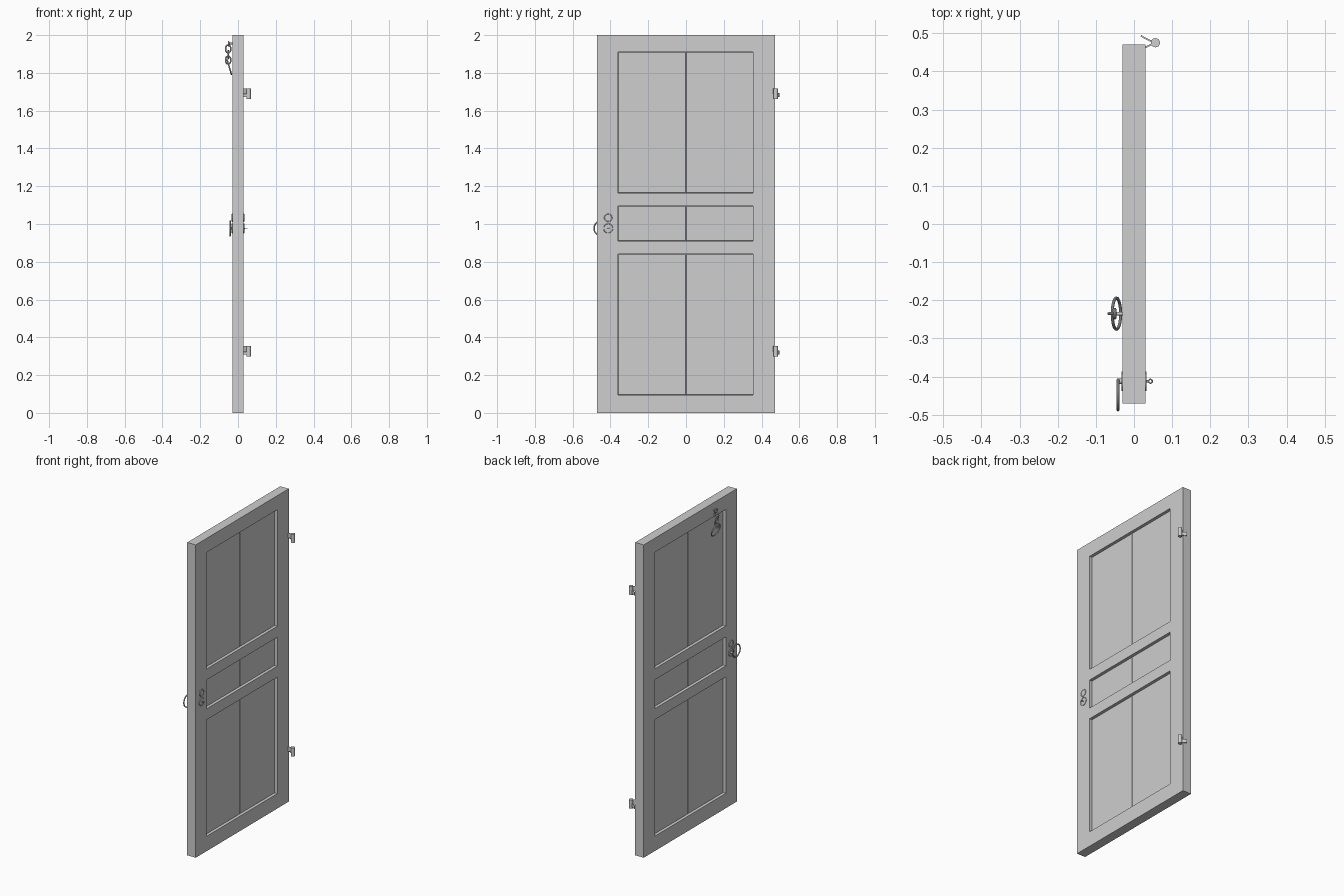
import bpy, bmesh
from math import pi, cos, sin
from mathutils import Vector, Matrix

cube = bpy.data.objects.get("Cube")
if cube:
    bpy.data.objects.remove(cube, do_unlink=True)

grey = bpy.data.materials.new("plain grey")
grey.use_nodes = True
colour = (0.62, 0.62, 0.62, 1)
grey.diffuse_color = colour
grey.node_tree.nodes["Principled BSDF"].inputs["Base Color"].default_value = colour


def finish(name, bm, smooth=False):
    bmesh.ops.recalc_face_normals(bm, faces=bm.faces)
    mesh = bpy.data.meshes.new(name)
    bm.to_mesh(mesh)
    bm.free()
    mesh.materials.append(grey)
    obj = bpy.data.objects.new(name, mesh)
    bpy.context.collection.objects.link(obj)
    if smooth:
        bpy.ops.object.select_all(action='DESELECT')
        obj.select_set(True)
        bpy.context.view_layer.objects.active = obj
        bpy.ops.object.shade_smooth_by_angle()
    return obj


def box(name, low, high, bevel=0):
    low, high = Vector(low), Vector(high)
    bm = bmesh.new()
    bmesh.ops.create_cube(bm, size=1, matrix=Matrix.Translation((low + high) / 2)
                          @ Matrix.Diagonal((*(high - low), 1)))
    if bevel:
        bmesh.ops.bevel(bm, geom=bm.edges[:], offset=bevel, segments=1, affect='EDGES')
    return finish(name, bm)


def rod(name, start, end, radius, sides=16):
    start, end = Vector(start), Vector(end)
    axis = end - start
    matrix = Matrix.Translation((start + end) / 2) @ axis.to_track_quat('Z', 'Y').to_matrix().to_4x4()
    bm = bmesh.new()
    bmesh.ops.create_cone(bm, cap_ends=True, segments=sides, radius1=radius,
                          radius2=radius, depth=axis.length, matrix=matrix)
    return finish(name, bm, True)


def ring(name, centre, across, up, thick, sides=32, around=10):
    # Closed loop whose half axes are the vectors across and up
    centre, across, up = Vector(centre), Vector(across), Vector(up)
    normal = across.cross(up).normalized()
    bm = bmesh.new()
    loops = []
    for i in range(sides):
        a = 2 * pi * i / sides
        out = (across * cos(a) / across.length_squared + up * sin(a) / up.length_squared).normalized()
        middle = centre + across * cos(a) + up * sin(a)
        loops.append([bm.verts.new(middle + thick * (out * cos(b) + normal * sin(b)))
                      for b in (2 * pi * j / around for j in range(around))])
    for i in range(sides):
        p, q = loops[i], loops[(i + 1) % sides]
        for j in range(around):
            k = (j + 1) % around
            bm.faces.new((p[j], q[j], q[k], p[k]))
    return finish(name, bm, True)


def strap(name, start, end, low, high, thick):
    # Upright flat bar between two plan points
    start, end = Vector((*start, low)), Vector((*end, low))
    side = (end - start).cross(Vector((0, 0, 1))).normalized() * thick / 2
    bm = bmesh.new()
    face = bm.faces.new([bm.verts.new(v) for v in (start - side, start + side, end + side, end - side)])
    result = bmesh.ops.extrude_face_region(bm, geom=[face])
    bmesh.ops.translate(bm, vec=(0, 0, high - low),
                        verts=[g for g in result["geom"] if isinstance(g, bmesh.types.BMVert)])
    return finish(name, bm)


# Door frame: a grid with three openings, extruded to full thickness
ys = (-0.47, -0.36, 0.355, 0.47)
zs = (0, 0.095, 0.84, 0.91, 1.095, 1.165, 1.91, 2)
half = 0.03
bm = bmesh.new()
grid = [[bm.verts.new((-half, y, z)) for z in zs] for y in ys]
for i in range(len(ys) - 1):
    for j in range(len(zs) - 1):
        if i != 1 or j % 2 == 0:
            bm.faces.new((grid[i][j], grid[i + 1][j], grid[i + 1][j + 1], grid[i][j + 1]))
result = bmesh.ops.extrude_face_region(bm, geom=bm.faces[:])
bmesh.ops.translate(bm, vec=(2 * half, 0, 0),
                    verts=[g for g in result["geom"] if isinstance(g, bmesh.types.BMVert)])
finish("door_frame", bm)

# Recessed panels, two boards each
for label, j in (("lower", 1), ("middle", 3), ("upper", 5)):
    for side, y0, y1 in (("front", ys[1], 0), ("back", 0, ys[2])):
        box(f"{label}_panel_{side}_board", (-0.012, y0, zs[j]), (0.012, y1, zs[j + 1]), 0.0015)

# Lock plates on both faces: two joined lobes with raised rims
lock_y, lock_z = -0.412, 0.977
for side, s in (("left", 1), ("right", -1)):
    for lobe, z, r in (("lower", lock_z, 0.026), ("upper", 1.033, 0.022)):
        rod(f"{side}_lock_plate_{lobe}", (s * 0.028, lock_y, z), (s * 0.032, lock_y, z), r, 24)
        ring(f"{side}_lock_rim_{lobe}", (s * 0.0315, lock_y, z), (0, r - 0.002, 0), (0, 0, r - 0.002), 0.002)

# Pull ring on its post, and the small turn loop opposite
rod("pull_post", (-0.03, lock_y, lock_z), (-0.045, lock_y, lock_z), 0.007)
ring("pull_ring", (-0.042, -0.448, lock_z), (0, 0.039, 0), (0, 0, 0.039), 0.004)
rod("turn_stem", (0.03, lock_y, lock_z), (0.037, lock_y, lock_z), 0.003)
ring("turn_loop", (0.043, lock_y, lock_z), (0.005, 0, 0), (0, 0.005, 0), 0.0018, 20, 8)

# Hanging chain and ring high on the right face
chain_y = -0.235
rod("chain_staple", (-0.028, chain_y, 1.955), (-0.05, chain_y, 1.955), 0.005)
ring("staple_eye", (-0.05, chain_y, 1.955), (0, 0.011, 0), (0, 0, 0.011), 0.004, 20)
for i, z in enumerate((1.927, 1.897, 1.868)):
    across = (0, 0.011, 0) if i == 1 else (0.014, 0, 0)
    ring(f"chain_link_{i + 1}", (-0.052, chain_y, z), across, (0, 0, 0.021), 0.004, 24)
ring("hanging_ring", (-0.046, chain_y, 1.83), (0, 0.041, 0), (-0.011, 0, 0.037), 0.004)

# Two matching hinges on the back edge
for label, z in (("lower", 0.325), ("upper", 1.69)):
    rod(f"{label}_hinge_barrel", (0.056, 0.475, z - 0.027), (0.056, 0.475, z + 0.028), 0.012, 20)
    strap(f"{label}_hinge_door_leaf", (0.028, 0.462), (0.052, 0.474), z - 0.002, z + 0.028, 0.004)
    strap(f"{label}_hinge_wall_leaf", (0.018, 0.493), (0.052, 0.475), z - 0.017, z + 0.004, 0.004)
